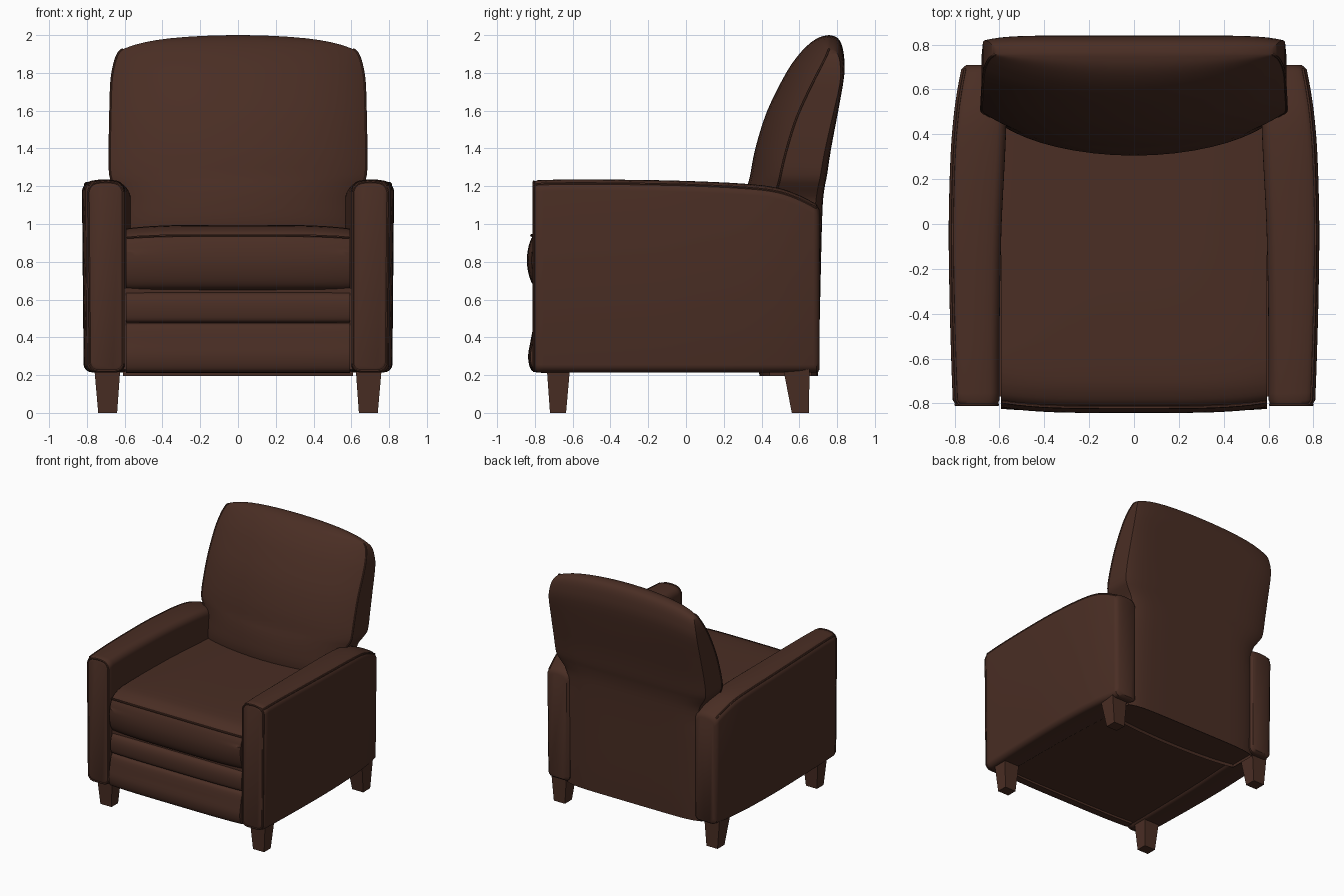
import bpy, bmesh, math

if "Cube" in bpy.data.objects:
    bpy.data.objects.remove(bpy.data.objects["Cube"])

leather = bpy.data.materials.new("dark brown leather")
leather.diffuse_color = (0.068, 0.027, 0.0175, 1)
leather.use_nodes = True
leather.node_tree.nodes["Principled BSDF"].inputs["Base Color"].default_value = leather.diffuse_color


def spline(pts, n=4):
    """Catmull-Rom resampling of tuples of any length."""
    out = []
    for i in range(len(pts) - 1):
        a, b, c, d = (pts[max(0, min(len(pts) - 1, i + k))] for k in (-1, 0, 1, 2))
        for s in range(n):
            t = s / n
            out.append(tuple(0.5 * (2 * q + (r - p) * t + (2 * p - 5 * q + 4 * r - u) * t * t
                                    + (3 * q - p - 3 * r + u) * t ** 3)
                             for p, q, r, u in zip(a, b, c, d)))
    return out + [tuple(pts[-1])]


def add_object(name, mesh, mirror=False):
    ob = bpy.data.objects.new(name, mesh)
    bpy.context.collection.objects.link(ob)
    mesh.materials.clear()
    mesh.materials.append(leather)
    if mirror:
        ob.modifiers.new("mirror", 'MIRROR')
    return ob


def loft(name, rings, mirror=False, cap_end=True):
    bm = bmesh.new()
    vs = [[bm.verts.new(p) for p in r] for r in rings]
    n = len(rings[0])
    for a, b in zip(vs, vs[1:]):
        for i in range(n):
            j = (i + 1) % n
            bm.faces.new((a[i], a[j], b[j], b[i]))
    bm.faces.new(vs[0])
    if cap_end:
        bm.faces.new(vs[-1])
    bmesh.ops.remove_doubles(bm, verts=bm.verts, dist=1e-5)
    bmesh.ops.recalc_face_normals(bm, faces=bm.faces)
    me = bpy.data.meshes.new(name)
    bm.to_mesh(me)
    bm.free()
    return add_object(name, me, mirror)


def piping(name, pts, closed=False, mirror=False, radius=0.007):
    cu = bpy.data.curves.new(name, 'CURVE')
    cu.dimensions = '3D'
    cu.bevel_depth = radius
    cu.bevel_resolution = 1
    sp = cu.splines.new('POLY')
    sp.points.add(len(pts) - 1)
    for p, co in zip(sp.points, pts):
        p.co = (*co, 1)
    sp.use_cyclic_u = closed
    tmp = bpy.data.objects.new(name + " path", cu)
    me = bpy.data.meshes.new_from_object(tmp)
    bpy.data.objects.remove(tmp)
    add_object(name, me, mirror)


# Arms: rounded upright sections lofted from front to back
def arm_ring(y, x0, x1, top, inset=0.0, r=0.04):
    x0, x1, z0, z1 = x0 + inset, x1 - inset, 0.215 + inset, top - 0.018 - inset
    pts = []
    for cx, cz, a0 in ((x1 - r, z0 + r, -90), (x1 - r, z1 - r, 0),
                       (x0 + r, z1 - r, 90), (x0 + r, z0 + r, 180)):
        for k in range(6):
            a = math.radians(a0 + 18 * k)
            pts.append([cx + r * math.cos(a), y, cz + r * math.sin(a)])
        if a0 == 0:  # crowned top
            for k in range(1, 6):
                pts.append([x1 - r + (x0 - x1 + 2 * r) * k / 6, y, z1])
    mid, half = (x0 + x1) / 2, (x1 - x0) / 2
    for p in pts:
        if p[2] > 0.8:
            p[2] += 0.018 * (1 - ((p[0] - mid) / half) ** 2)
        elif p[0] > mid:
            p[0] -= 0.012 * max(0, (0.4 - p[2]) / 0.2)
    return [tuple(p) for p in pts]


arm_path = spline([(-0.785, .600, .808, 1.232), (-0.6, .600, .815, 1.236),
                   (-0.3, .597, .823, 1.234), (0, .590, .826, 1.228), (0.3, .575, .818, 1.214),
                   (0.48, .568, .804, 1.193), (0.6, .567, .787, 1.152), (0.69, .568, .770, 1.105)])
front = [arm_ring(-0.812, .600, .800, 1.232, 0.022), arm_ring(-0.805, .600, .802, 1.232, 0.008)]
rings = front + [arm_ring(*s) for s in arm_path]
rings.append(arm_ring(0.708, .570, .764, 1.09, 0.015))
loft("arm", rings, mirror=True)
piping("arm_front_piping", front[1], closed=True, mirror=True)
piping("arm_side_piping", [r[9] for r in rings[1:-1]], mirror=True)


# Seat and footrest panels: side profiles swept across the width with a soft crown
def cushion(name, profile, half=0.592, bulge=0.025, crown=0.02, steps=24):
    zm = sum(p[1] for p in profile) / len(profile)
    rings = []
    for i in range(steps + 1):
        t = math.sin(math.pi * (i / steps - 0.5))
        f = t ** 4
        rings.append([(t * half, y + (bulge * f if y < -0.7 else 0),
                       z - (crown * f if z > zm else 0)) for y, z in profile])
    return loft(name, rings)


seat_profile = spline([(0.1, 0.985), (-0.35, 0.995), (-0.66, 0.993), (-0.765, 0.972), (-0.812, 0.935),
                       (-0.836, 0.87), (-0.842, 0.79), (-0.826, 0.71), (-0.795, 0.662),
                       (-0.74, 0.645)]) + [(0.45, 0.645), (0.45, 0.975)]
cushion("seat", seat_profile)
piping("seat_front_piping", [(0.588 * k / 10, -0.818 + 0.025 * (k / 10) ** 4,
                              0.94 - 0.012 * (k / 10) ** 4) for k in range(-10, 11)])
cushion("middle_footrest_panel",
        spline([(-0.74, 0.642), (-0.785, 0.632), (-0.806, 0.60), (-0.812, 0.55),
                (-0.804, 0.495), (-0.78, 0.478), (-0.74, 0.474)]), bulge=0.01, crown=0)
cushion("lower_footrest_panel",
        spline([(-0.74, 0.478), (-0.785, 0.474), (-0.808, 0.45), (-0.825, 0.37), (-0.836, 0.30),
                (-0.826, 0.24), (-0.80, 0.216), (-0.74, 0.212)]), bulge=0.012, crown=0)


# Base block under the seat
def rect(x0, x1, y0, y1, z):
    return [(x0, y0, z), (x1, y0, z), (x1, y1, z), (x0, y1, z)]


loft("base", [rect(-.61, .61, -.77, .66, .23), rect(-.61, .61, -.77, .66, .66)])

# Backrest: level sections (height, half width, front middle, front edge, back)
sections = spline([(0.215, .605, .40, .45, .695), (0.25, .61, .38, .44, .702),
                   (0.85, .60, .33, .45, .716), (1.0, .59, .305, .44, .72),
                   (1.12, .60, .312, .455, .725), (1.20, .65, .325, .485, .735),
                   (1.26, .677, .34, .50, .747), (1.4, .68, .367, .53, .768),
                   (1.6, .677, .43, .585, .805), (1.8, .672, .53, .665, .838),
                   (1.9, .66, .60, .71, .835), (1.96, .643, .66, .74, .82),
                   (1.99, .625, .71, .752, .795), (2.0, .61, .757, .757, .757)], 3)
N = 20


def back_ring(z, w, yf, ys, yb):
    k = min(1, max(0, (z - 1.3) / 0.6))
    ts = [math.sin(math.pi * (i / N - 0.5)) for i in range(N + 1)]

    def drop(t):
        return z - k * (0.045 * t * t + 0.03 * t ** 6)
    fr = [(t * w, yf + (ys - yf) * (0.8 * t * t + 0.2 * t ** 6), drop(t)) for t in ts]
    bk = [(t * w, yb - (yb - ys) * 0.14 * t ** 8, drop(t)) for t in reversed(ts)]
    return fr + bk


back = [back_ring(*s) for s in sections]
loft("backrest", back, cap_end=False)
piping("backrest_side_piping", [r[N] for r in back if r[N][2] > 1.0], mirror=True, radius=0.006)

# Tapered legs
loft("front_leg", [rect(.64, .74, -.72, -.635, 0), rect(.622, .762, -.738, -.613, .25)], mirror=True)
loft("rear_leg", [rect(.64, .74, .56, .65, 0), rect(.622, .762, .512, .655, .25)], mirror=True)

# Smooth shading with sharp edges kept
for ob in bpy.context.collection.objects:
    ob.select_set(True)
    bpy.context.view_layer.objects.active = ob
bpy.ops.object.shade_smooth_by_angle(angle=math.radians(40))
